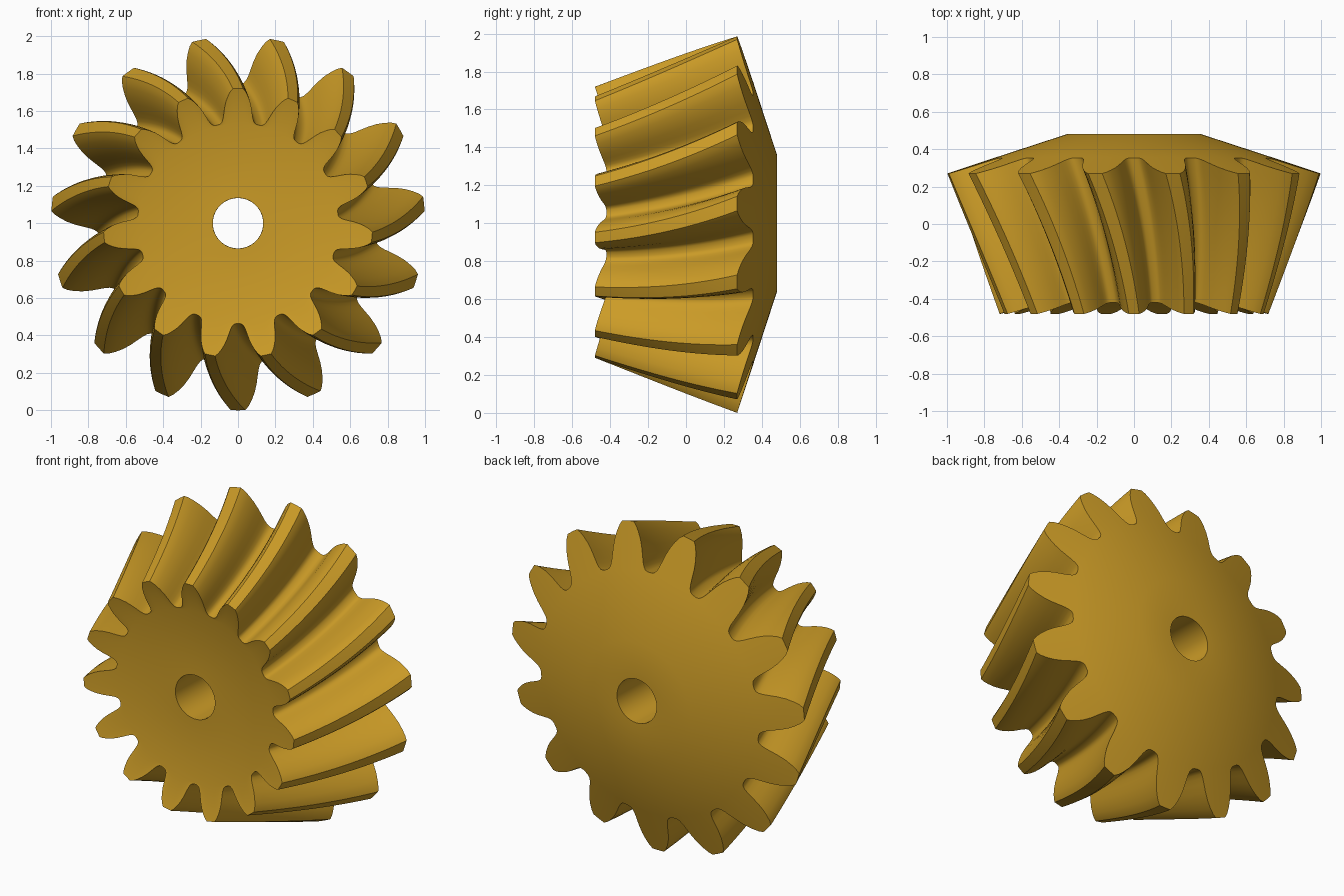
import bpy, bmesh, math

if "Cube" in bpy.data.objects:
    bpy.data.objects.remove(bpy.data.objects["Cube"])

TEETH = 15
TWIST = 12.0          # degrees gained from the small end to the large end
SLICES = 14
APEX_Y = -2.41        # all tooth lines converge here
SMALL = 0.72          # small end size relative to the large end
BACK_SLOPE = 0.33     # slope of the conical tooth ends
BORE = 0.135

# Half a tooth at the large end: (degrees from tooth centre, radius)
HALF = [(2.2, 1.0), (3.3, 0.98), (4.4, 0.95), (5.6, 0.91), (6.6, 0.865),
        (7.4, 0.82), (8.0, 0.79), (8.7, 0.767), (9.6, 0.752), (10.7, 0.746)]
TOOTH = [(-a, r) for a, r in reversed(HALF)] + [(0, 1.0)] + HALF + [(12, 0.745)]
PROFILE = [(90 + 360 / TEETH * k + a, r) for k in range(TEETH) for a, r in TOOTH]


def place(angle, r, y):
    a = math.radians(angle)
    return (r * math.cos(a), y, 1 + r * math.sin(a))


def tooth_ring(t, limit=2.0):
    """Toothed section at t (0 small end, 1 large end), radius capped by limit."""
    s = SMALL + (1 - SMALL) * t
    turn = TWIST * (0.75 * t + 0.25 * t * t)
    ring = []
    for a, r in PROFILE:
        r = min(r, limit)
        y = 0.27 + (1 - r) * BACK_SLOPE
        ring.append(place(a + turn, r * s, APEX_Y + (y - APEX_Y) * s))
    return ring


def round_ring(r, y, turn):
    return [place(a + turn, r, y) for a, _ in PROFILE]


# Closed loop of sections: bore, front face, teeth, rear cone, rear face
front_core = tooth_ring(0, 0.735)
rings = [round_ring(BORE, front_core[0][1], 0), front_core]
rings += [tooth_ring(i / SLICES) for i in range(SLICES + 1)]
rings += [tooth_ring(1, 0.735),
          round_ring(0.36, 0.48, TWIST),
          round_ring(BORE, 0.48, TWIST)]

bm = bmesh.new()
loops = [[bm.verts.new(p) for p in ring] for ring in rings]
n = len(PROFILE)
for i, low in enumerate(loops):
    high = loops[(i + 1) % len(loops)]
    for j in range(n):
        k = (j + 1) % n
        bm.faces.new((low[j], low[k], high[k], high[j]))
bmesh.ops.recalc_face_normals(bm, faces=bm.faces)

mesh = bpy.data.meshes.new("bevel_gear")
bm.to_mesh(mesh)
bm.free()

# Single brass colour
brass = bpy.data.materials.new("brass_yellow")
brass.diffuse_color = (0.60, 0.33, 0.02, 1)
brass.use_nodes = True
brass.node_tree.nodes["Principled BSDF"].inputs["Base Color"].default_value = brass.diffuse_color
mesh.materials.append(brass)

gear = bpy.data.objects.new("bevel_gear", mesh)
bpy.context.collection.objects.link(gear)
bpy.context.view_layer.objects.active = gear
gear.select_set(True)
bpy.ops.object.shade_smooth_by_angle(angle=math.radians(30))
